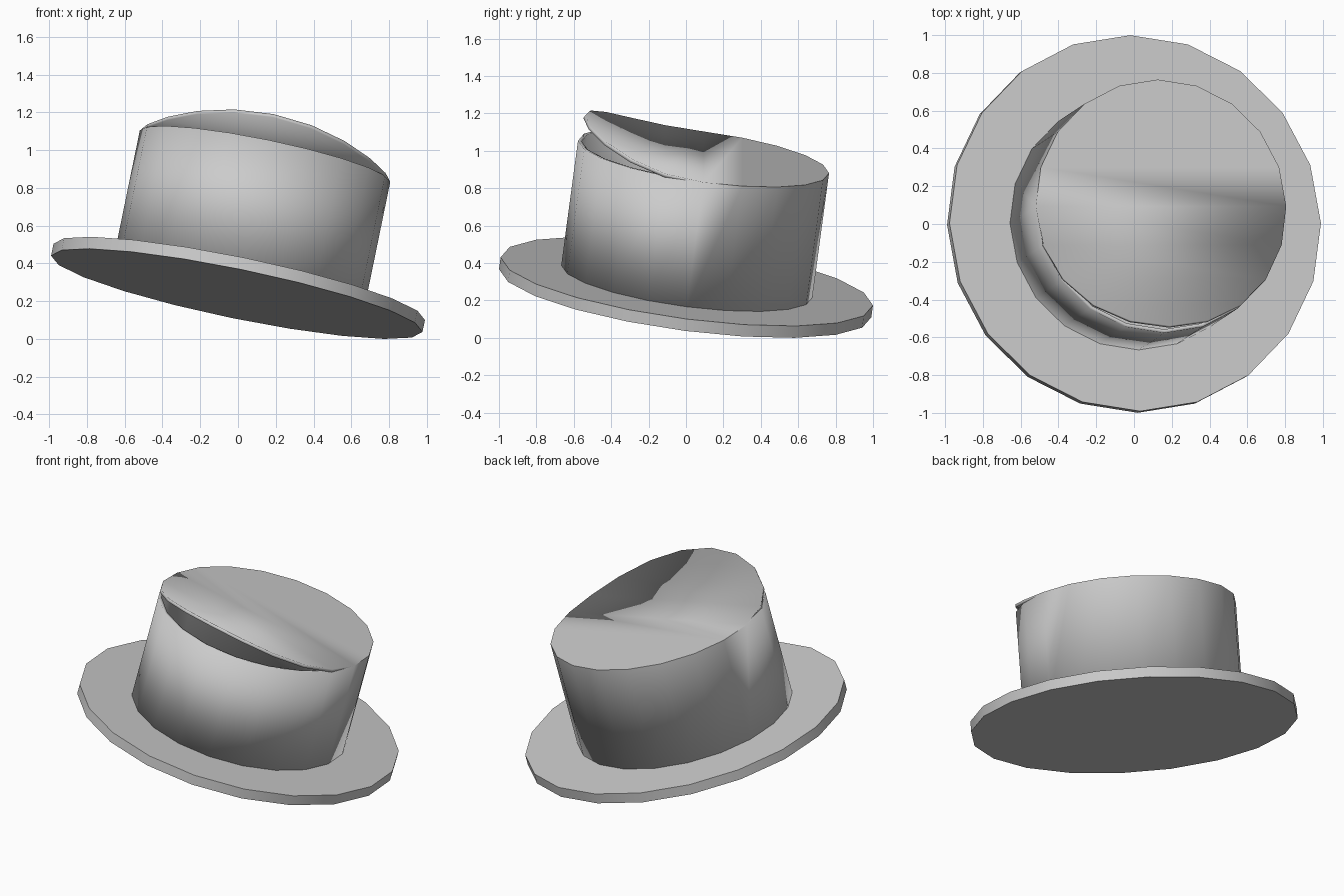
import bpy, bmesh, math
from mathutils import Matrix, Vector

if "Cube" in bpy.data.objects:
    bpy.data.objects.remove(bpy.data.objects["Cube"])

SIDES = 20
BRIM_R, BRIM_T = 1.004, 0.065
CROWN_R, CROWN_H, WALL = 0.677, 0.685, 0.02
BEND = 0.43                      # how far the lid curls up, radians

# whole hat leans to the right and back
TILT = Matrix.Rotation(math.radians(11.6), 4, 'Y') @ Matrix.Rotation(math.radians(-7.5), 4, 'X')


def ring(bm, r, z):
    return [bm.verts.new((r * math.cos(2 * math.pi * i / SIDES),
                          r * math.sin(2 * math.pi * i / SIDES), z)) for i in range(SIDES)]


def walls(bm, lo, hi):
    for i in range(SIDES):
        j = (i + 1) % SIDES
        bm.faces.new((lo[i], lo[j], hi[j], hi[i]))


def finish(bm, name, lift):
    bmesh.ops.recalc_face_normals(bm, faces=bm.faces)
    me = bpy.data.meshes.new(name)
    bm.to_mesh(me)
    bm.free()
    ob = bpy.data.objects.new(name, me)
    bpy.context.collection.objects.link(ob)
    me.transform(Matrix.Translation((0, 0, lift)) @ TILT)
    bpy.ops.object.select_all(action='DESELECT')
    ob.select_set(True)
    bpy.context.view_layer.objects.active = ob
    bpy.ops.object.shade_smooth_by_angle(angle=math.radians(30))
    return ob


# height that puts the lowest brim corner on the ground
lift = -min((TILT @ Vector((BRIM_R * math.cos(a), BRIM_R * math.sin(a), -BRIM_T / 2))).z
            for a in [2 * math.pi * i / SIDES for i in range(SIDES)])

# brim: solid disc
bm = bmesh.new()
lo, hi = ring(bm, BRIM_R, -BRIM_T / 2), ring(bm, BRIM_R, BRIM_T / 2)
walls(bm, lo, hi)
bm.faces.new(lo[::-1])
bm.faces.new(hi)
finish(bm, "brim", lift)

# crown: tube with a lid joined along the back half and curled open at the front
bm = bmesh.new()
top = BRIM_T / 2 + CROWN_H
lo, hi = ring(bm, CROWN_R, BRIM_T / 2), ring(bm, CROWN_R, top)
walls(bm, lo, hi)
half = SIDES // 2
lid = list(hi)
bend_r = CROWN_R / BEND
for i in range(half + 1, SIDES):
    x, y, z = hi[i].co
    a = -y / bend_r
    lid[i] = bm.verts.new((x, -bend_r * math.sin(a), top + bend_r * (1 - math.cos(a))))

# lid surface: strips running side to side
q = SIDES // 4
for k in range(-q, q):
    strip = [lid[k], lid[k + 1], lid[half - k - 1], lid[(half - k) % SIDES]]
    bm.faces.new(list(dict.fromkeys(strip)))
crown = finish(bm, "crown_and_lid", lift)
mod = crown.modifiers.new("thickness", 'SOLIDIFY')
mod.thickness = WALL
mod.offset = -1
